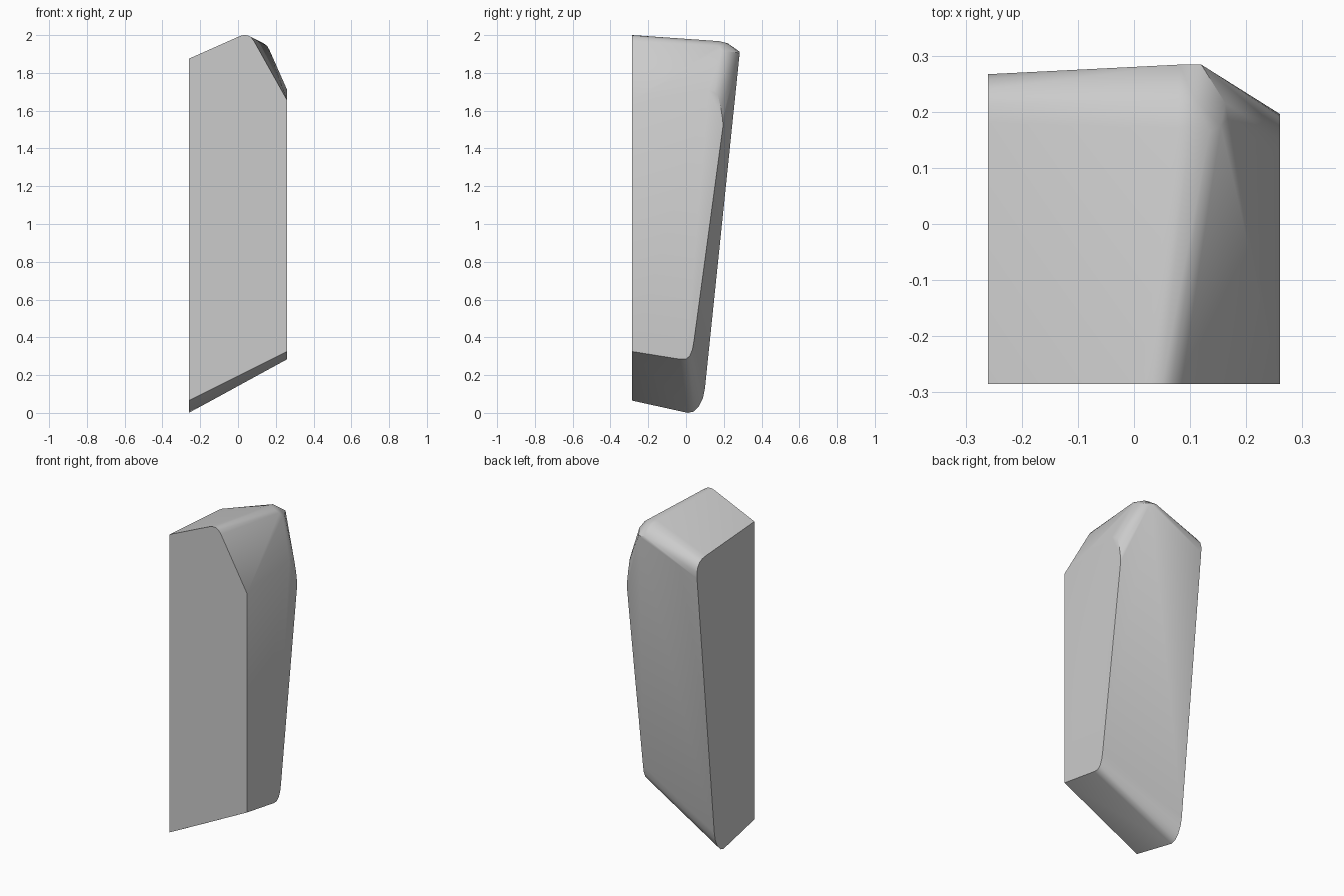
import bpy, bmesh, math

X, F = 0.26, -0.285   # side planes and front plane

# side face outlines as (y, z), with rounded rear corners
left = [(F, 0.065), (-0.02, 0.007), (0.01, 0.0), (0.04, 0.007), (0.068, 0.035),
        (0.09, 0.08), (0.1, 0.13), (0.266, 1.74), (0.267, 1.775), (0.258, 1.805),
        (0.24, 1.828), (0.215, 1.84), (0.18, 1.845), (F, 1.875)]
right = [(F, 0.325), (-0.03, 0.284), (0.0, 0.284), (0.02, 0.302), (0.034, 0.335),
         (0.042, 0.38), (0.196, 1.52), (0.193, 1.56), (0.185, 1.61),
         (0.168, 1.685), (0.15, 1.705), (0.12, 1.71), (F, 1.655)]
# rounded peak on the front face as (x, z)
peak = [(0.01, 1.995), (0.03, 2.0), (0.05, 1.999), (0.068, 1.99), (0.085, 1.968)]
# blunted rear corner where the top, slope and back meet
corner = [(0.075, 0.17, 1.968), (0.1, 0.175, 1.968), (0.135, 0.165, 1.957),
          (0.155, 0.175, 1.942), (0.167, 0.188, 1.92), (0.163, 0.215, 1.915),
          (0.08, 0.22, 1.957), (0.11, 0.22, 1.952),
          (0.08, 0.284, 1.912), (0.12, 0.284, 1.905)]

points = [(-X, y, z) for y, z in left] + [(X, y, z) for y, z in right]
points += [(x, F, z) for x, z in peak] + corner

# wrap all sections in one convex block
bm = bmesh.new()
for p in points:
    bm.verts.new(p)
res = bmesh.ops.convex_hull(bm, input=bm.verts[:])
loose = [v for v in bm.verts if not v.link_faces]
bmesh.ops.delete(bm, geom=loose, context='VERTS')
bmesh.ops.dissolve_limit(bm, angle_limit=math.radians(0.5), verts=bm.verts[:], edges=bm.edges[:])
bmesh.ops.recalc_face_normals(bm, faces=bm.faces[:])
mesh = bpy.data.meshes.new("stone_block")
bm.to_mesh(mesh)
bm.free()
block = bpy.data.objects.new("stone_block", mesh)
bpy.context.collection.objects.link(block)

# smooth the rounded edges, keep the cut faces crisp
bpy.context.view_layer.objects.active = block
block.select_set(True)
bpy.ops.object.shade_smooth_by_angle(angle=math.radians(30))
